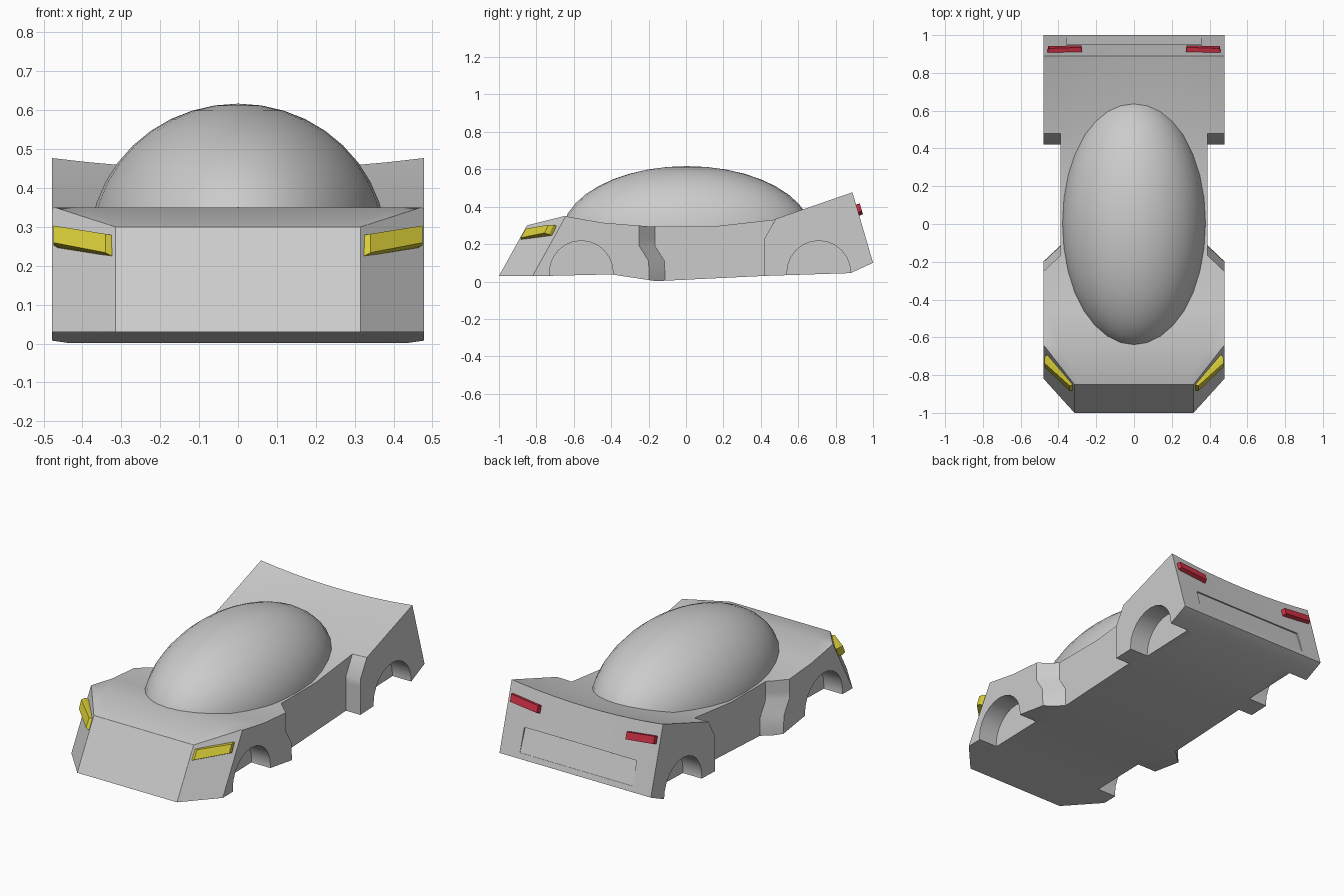
import bpy, bmesh, math
from mathutils import Vector, Matrix

if "Cube" in bpy.data.objects:
    bpy.data.objects.remove(bpy.data.objects["Cube"], do_unlink=True)


def material(name, rgb):
    m = bpy.data.materials.new(name)
    m.use_nodes = True
    m.diffuse_color = (*rgb, 1)
    m.node_tree.nodes["Principled BSDF"].inputs["Base Color"].default_value = (*rgb, 1)
    return m


GREY = material("light grey", (0.6, 0.6, 0.6))
YELLOW = material("headlight yellow", (0.7, 0.62, 0.04))
RED = material("taillight red", (0.62, 0.03, 0.06))


def finish(bm, name, mat=GREY):
    bmesh.ops.recalc_face_normals(bm, faces=bm.faces)
    mesh = bpy.data.meshes.new(name)
    bm.to_mesh(mesh)
    bm.free()
    mesh.materials.append(mat)
    ob = bpy.data.objects.new(name, mesh)
    bpy.context.collection.objects.link(ob)
    return ob


def loft(bm, rings):
    """Closed solid skinned through rings of equal length."""
    vs = [[bm.verts.new(p) for p in ring] for ring in rings]
    n = len(vs[0])
    for a, b in zip(vs, vs[1:]):
        for i in range(n):
            bm.faces.new((a[i], a[(i + 1) % n], b[(i + 1) % n], b[i]))
    bm.faces.new(vs[0])
    bm.faces.new(vs[-1])


def activate(ob):
    bpy.ops.object.select_all(action="DESELECT")
    ob.select_set(True)
    bpy.context.view_layer.objects.active = ob


def smooth(ob, angle=30):
    activate(ob)
    bpy.ops.object.shade_smooth_by_angle(angle=math.radians(angle))


def cut(ob, cutter):
    cutter.hide_render = True
    mod = ob.modifiers.new("cut", "BOOLEAN")
    mod.operation, mod.solver, mod.object = "DIFFERENCE", "EXACT", cutter
    activate(ob)
    bpy.ops.object.modifier_apply(modifier=mod.name)
    bpy.data.objects.remove(cutter, do_unlink=True)


# Body: side profile (y, z, sag towards the centreline) swept across the width
HALF = 0.478
PROFILE = [(-1, 0.03, 0), (-0.85, 0.30, 0), (-0.65, 0.35, 0), (-0.45, 0.315, 0),
           (-0.2, 0.295, 0), (0.15, 0.295, 0), (0.48, 0.335, 0.01),
           (0.89, 0.477, 0.03), (1, 0.10, 0), (0.88, 0.045, 0),
           (0.42, 0.03, 0), (-0.16, 0.002, 0), (-0.4, 0.038, 0), (-0.75, 0.03, 0)]
bm = bmesh.new()
STEPS = 10
rings = []
for i in range(STEPS + 1):
    t = 2 * i / STEPS - 1
    rings.append([(t * HALF, y, z - sag * (1 - t * t)) for y, z, sag in PROFILE])
loft(bm, rings)

# Slanted nose corners
for s in (-1, 1):
    a, b, c = (Vector((s * x, y, z)) for x, y, z in
               ((0.315, -1, 0.03), (HALF, -0.82, 0.03), (0.315, -0.85, 0.30)))
    no = (b - a).cross(c - a)
    if no.y > 0:
        no.negate()
    r = bmesh.ops.bisect_plane(bm, geom=bm.verts[:] + bm.edges[:] + bm.faces[:],
                               plane_co=a, plane_no=no, clear_outer=True)
    edges = [e for e in r["geom_cut"] if isinstance(e, bmesh.types.BMEdge)]
    bmesh.ops.contextual_create(bm, geom=edges)
body = finish(bm, "body")

# Narrow waist and wheel arches on both sides
for s in (-1, 1):
    bm = bmesh.new()
    loft(bm, [[(s * x, y, z) for x, y in
               ((0.60, f - 0.114), (HALF, f), (0.388, f + 0.085), (0.388, r), (0.60, r))]
              for z, f, r in ((-0.05, -0.195, 0.42), (0.11, -0.2, 0.42), (0.19, -0.25, 0.42),
                              (0.23, -0.25, 0.42), (0.5, -0.25, 0.574))])
    cut(body, finish(bm, "waist_cutter"))
    for y in (-0.56, 0.71):
        bm = bmesh.new()
        bmesh.ops.create_cone(bm, cap_ends=True, segments=24, radius1=0.17, radius2=0.17,
                              depth=0.24, matrix=Matrix.Translation((s * 0.48, y, 0.048))
                              @ Matrix.Rotation(math.pi / 2, 4, "Y"))
        cut(body, finish(bm, "arch_cutter"))


def rear_y(z):
    return 0.89 + (0.477 - z) * 0.11 / 0.377


# Shallow rear panel, fading out towards the bottom
bm = bmesh.new()
loft(bm, [[(x, rear_y(z) + d, z) for z, d in ((0.26, -0.012), (0.26, 0.05), (0.13, 0.05),
                                              (0.13, -0.002))] for x in (-0.355, 0.355)])
cut(body, finish(bm, "panel_cutter"))

bev = body.modifiers.new("soft edges", "BEVEL")
bev.width, bev.segments, bev.limit_method = 0.01, 2, "ANGLE"
bev.angle_limit = math.radians(35)
smooth(body)

# Canopy dome
bm = bmesh.new()
bmesh.ops.create_uvsphere(bm, u_segments=32, v_segments=20, radius=1)
bmesh.ops.bisect_plane(bm, geom=bm.verts[:] + bm.edges[:] + bm.faces[:],
                       plane_co=(0, 0, 0), plane_no=(0, 0, -1), clear_outer=True)
bmesh.ops.transform(bm, verts=bm.verts,
                    matrix=Matrix.Translation((0, 0.005, 0.25)) @ Matrix.Diagonal((0.382, 0.67, 0.367, 1)))
smooth(finish(bm, "canopy"), 60)


def lamp(name, corners, out, inset, mat, s):
    """Block on a quad, its outer face pushed out and shrunk."""
    base = [Vector((s * x, y, z)) for x, y, z in corners]
    mid = sum(base, Vector()) / 4
    push = Vector((s * out[0], out[1], out[2]))
    bm = bmesh.new()
    loft(bm, [[p - push for p in base], base,
              [mid + (p - mid) * inset + push for p in base]])
    finish(bm, name, mat)


for side, s in (("left", 1), ("right", -1)):
    lamp(side + "_headlight", [(0.318, -0.88, 0.222), (0.474, -0.732, 0.252),
                               (0.474, -0.708, 0.303), (0.318, -0.848, 0.278)],
         (0.012, -0.016, 0.006), 0.86, YELLOW, s)
    lamp(side + "_taillight", [(0.275, rear_y(0.352), 0.352), (0.458, rear_y(0.37), 0.37),
                               (0.458, rear_y(0.412), 0.412), (0.275, rear_y(0.392), 0.392)],
         (0, 0.02, 0.006), 0.95, RED, s)
